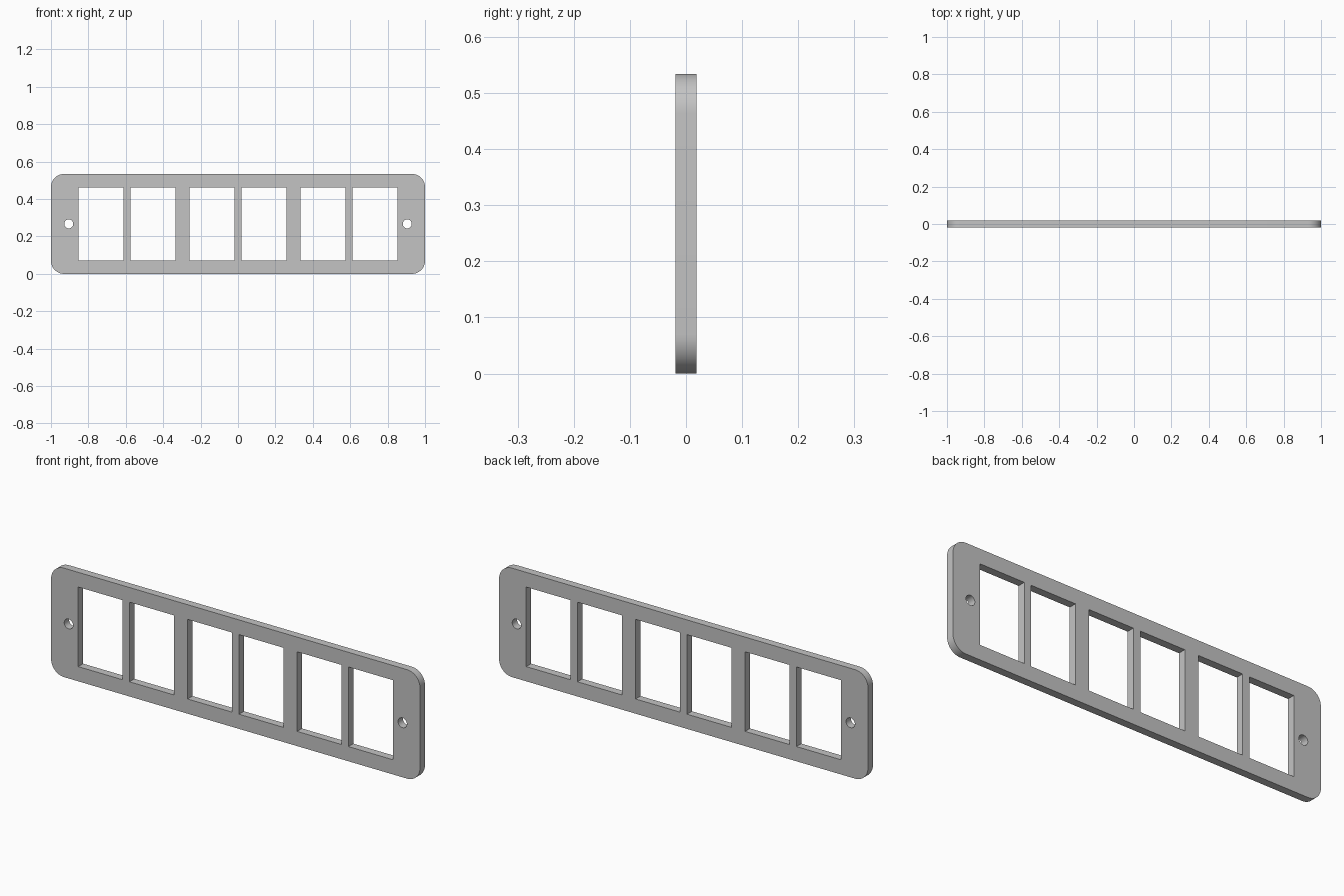
import bpy
import bmesh
from math import cos, sin, pi
from mathutils import Matrix

cube = bpy.data.objects.get("Cube")
if cube:
    bpy.data.objects.remove(cube, do_unlink=True)

HEIGHT, THICKNESS, CORNER = 0.534, 0.038, 0.07
MID = HEIGHT / 2

grey = bpy.data.materials.new("plain grey")
grey.use_nodes = True
colour = (0.55, 0.55, 0.55, 1)
grey.diffuse_color = colour
grey.node_tree.nodes["Principled BSDF"].inputs["Base Color"].default_value = colour


def arc(cx, cz, radius, start, sweep, steps):
    """Points along an arc."""
    angles = [start + sweep * i / steps for i in range(steps + 1)]
    return [(cx + radius * cos(a), cz + radius * sin(a)) for a in angles]


def add_loop(curve, points):
    """Closed outline; inner outlines become openings."""
    spline = curve.splines.new("POLY")
    spline.points.add(len(points) - 1)
    for p, (x, z) in zip(spline.points, points):
        p.co = (x, z, 0, 1)
    spline.use_cyclic_u = True


profile = bpy.data.curves.new("plate_profile", "CURVE")
profile.dimensions = "2D"
profile.fill_mode = "BOTH"
profile.extrude = THICKNESS / 2

# Rounded outer outline
outline = []
dx, dz = 1 - CORNER, MID - CORNER
for i, (sx, sz) in enumerate([(1, 1), (-1, 1), (-1, -1), (1, -1)]):
    outline += arc(sx * dx, MID + sz * dz, CORNER, i * pi / 2, pi / 2, 12)
add_loop(profile, outline)

# Six windows in three pairs, and a screw hole at each end
half_w, half_h = 0.1205, 0.195
for side in (-1, 1):
    for centre in (0.1395, 0.4545, 0.7325):
        x = side * centre
        add_loop(profile, [(x - half_w, MID - half_h), (x + half_w, MID - half_h),
                           (x + half_w, MID + half_h), (x - half_w, MID + half_h)])
    add_loop(profile, arc(side * 0.905, MID, 0.024, 0, 2 * pi, 32)[:-1])

# Turn the extruded profile into an upright solid plate
helper = bpy.data.objects.new("plate_helper", profile)
bpy.context.collection.objects.link(helper)
bpy.context.view_layer.update()
graph = bpy.context.evaluated_depsgraph_get()
mesh = bpy.data.meshes.new_from_object(helper.evaluated_get(graph))
bpy.data.objects.remove(helper, do_unlink=True)

bm = bmesh.new()
bm.from_mesh(mesh)
bmesh.ops.remove_doubles(bm, verts=bm.verts, dist=0.0001)
bmesh.ops.rotate(bm, verts=bm.verts, cent=(0, 0, 0), matrix=Matrix.Rotation(pi / 2, 3, "X"))
bmesh.ops.recalc_face_normals(bm, faces=bm.faces)
for face in bm.faces:
    face.material_index = 0
bm.to_mesh(mesh)
bm.free()

mesh.materials.clear()
mesh.materials.append(grey)
plate = bpy.data.objects.new("mounting_plate", mesh)
bpy.context.collection.objects.link(plate)
bpy.ops.object.select_all(action="DESELECT")
plate.select_set(True)
bpy.context.view_layer.objects.active = plate
bpy.ops.object.shade_smooth_by_angle(angle=pi / 6)
